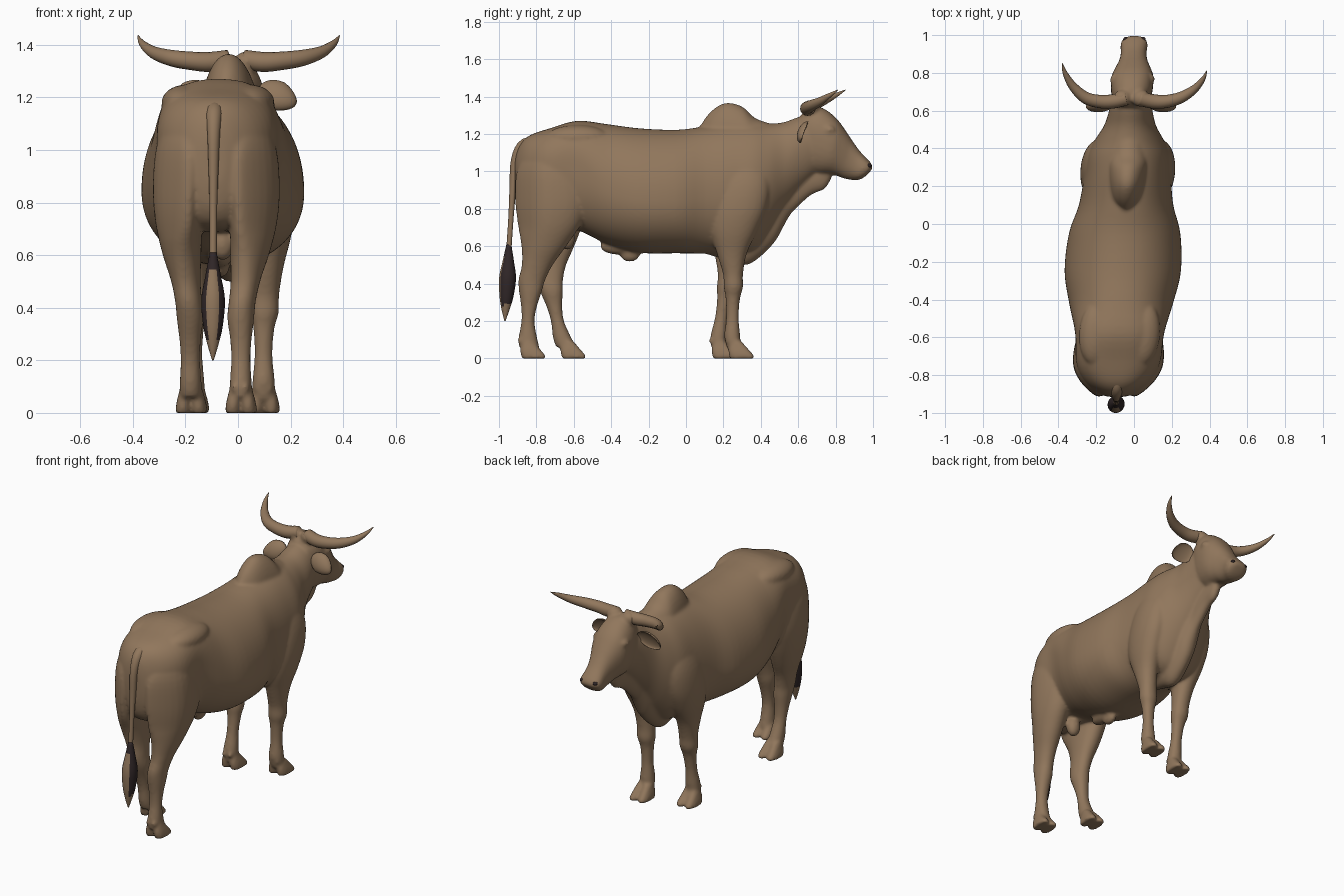
import bpy, bmesh, math
from mathutils import Vector, Matrix


def material(name, rgb):
    m = bpy.data.materials.new(name)
    m.diffuse_color = (*rgb, 1)
    return m


HIDE = material("brown_hide", (0.285, 0.185, 0.108))
DARK = material("dark_hair", (0.03, 0.02, 0.021))


def spline(rows, steps=4):
    """Catmull-Rom interpolation of tuples."""
    out = []
    for i in range(len(rows) - 1):
        p = [rows[max(i - 1, 0)], rows[i], rows[i + 1], rows[min(i + 2, len(rows) - 1)]]
        for k in range(steps):
            t = k / steps
            out.append([0.5 * (2 * b + (c - a) * t + (2 * a - 5 * b + 4 * c - d) * t * t
                               + (3 * b - a - 3 * c + d) * t ** 3) for a, b, c, d in zip(*p)])
    return out + [list(rows[-1])]


def skin(bm, rings):
    """Join rings of points into a closed surface."""
    vs = [[bm.verts.new(p) for p in r] for r in rings]
    n = len(vs[0])
    for a, b in zip(vs, vs[1:]):
        for j in range(n):
            bm.faces.new((a[j], a[(j + 1) % n], b[(j + 1) % n], b[j]))
    bm.faces.new(vs[0])
    bm.faces.new(vs[-1])


def loft(bm, rows, seg=32):
    """Rows: yA, zA, yB, zB, half width, x centre, widest position, roundness."""
    rings = []
    for ya, za, yb, zb, w, xc, m, n in spline(rows):
        ring = []
        for j in range(seg):
            a = 2 * math.pi * j / seg
            c, s = [math.copysign(abs(f) ** (2 / n), f) for f in (math.cos(a), math.sin(a))]
            t = m + c * ((1 - m) if c > 0 else m)
            ring.append((xc + w * s, yb + (ya - yb) * t, zb + (za - zb) * t))
        rings.append(ring)
    skin(bm, rings)


def tube(bm, pts, ref, seg=16):
    """Points: x, y, z, radius."""
    fine = spline(pts)
    rings = []
    for i, p in enumerate(fine):
        t = (Vector(fine[min(i + 1, len(fine) - 1)][:3]) - Vector(fine[max(i - 1, 0)][:3])).normalized()
        u = t.cross(Vector(ref)).normalized()
        v = t.cross(u)
        rings.append([Vector(p[:3]) + p[3] * (u * math.cos(2 * math.pi * j / seg)
                                              + v * math.sin(2 * math.pi * j / seg)) for j in range(seg)])
    skin(bm, rings)


def ball(bm, loc, size):
    mat = Matrix.Translation(loc) @ Matrix.Diagonal((*size, 1))
    return bmesh.ops.create_uvsphere(bm, u_segments=24, v_segments=16, radius=1, matrix=mat)["verts"]


def finish(name, bm, *mats):
    for v in bm.verts:                      # the animal stands slightly askew
        v.co.x += 0.05 * v.co.y - 0.047
    bmesh.ops.recalc_face_normals(bm, faces=bm.faces[:])
    me = bpy.data.meshes.new(name)
    bm.to_mesh(me)
    bm.free()
    for m in mats:
        me.materials.append(m)
    me.polygons.foreach_set("use_smooth", [True] * len(me.polygons))
    ob = bpy.data.objects.new(name, me)
    bpy.context.collection.objects.link(ob)
    return ob


body = bmesh.new()

# Trunk and neck: y, top, bottom, half width, widest position, roundness
trunk = [(-.915, 1.06, .86, .07, .5, 2), (-.895, 1.13, .77, .14, .55, 2.2), (-.84, 1.19, .71, .195, .6, 2.4),
         (-.72, 1.232, .69, .225, .62, 2.6), (-.58, 1.27, .685, .235, .6, 2.5), (-.42, 1.252, .61, .275, .45, 2.2),
         (-.25, 1.23, .565, .308, .42, 2.1), (-.05, 1.222, .562, .295, .42, 2.1), (.1, 1.24, .56, .25, .45, 2.1),
         (.25, 1.26, .55, .23, .48, 2.1), (.36, 1.26, .57, .22, .48, 2.1), (.44, 1.255, .66, .185, .5, 2),
         (.52, 1.262, .79, .138, .5, 2), (.6, 1.29, .89, .115, .55, 2), (.68, 1.31, .97, .1, .55, 2)]
loft(body, [(y, t, y, b, w, 0, m, n) for y, t, b, w, m, n in trunk], 80)

# Hump
hump = [(.07, 1.235, .04), (.13, 1.318, .08), (.21, 1.366, .098), (.3, 1.347, .11), (.37, 1.285, .115),
        (.47, 1.25, .11)]
loft(body, [(y, t, y, 1.0, w, 0, .4, 2) for y, t, w in hump])

# Dewlap with its skin folds
dewlap = [(.1, .64, .56, .03), (.23, .7, .52, .065), (.32, .76, .498, .075), (.4, .84, .545, .075),
          (.476, .92, .624, .068), (.522, .96, .705, .058), (.56, .99, .77, .05), (.61, 1.0, .822, .045),
          (.674, 1.02, .876, .04), (.74, 1.04, .904, .034), (.775, 1.05, .955, .025)]
loft(body, [(y, t, y, b, w, 0, .6, 2) for y, t, b, w in dewlap])
for s in (-1, 1):
    tube(body, [(s * .05, .38, .64, .014), (s * .074, .43, .72, .02), (s * .075, .5, .85, .018),
                (s * .078, .57, .95, .014)], (1, 0, 0), 8)

# Head: top y, z; chin y, z; half width
head = [(.62, 1.31, .62, 1.06, .085), (.69, 1.348, .66, 1.0, .105), (.75, 1.328, .71, .985, .112),
        (.81, 1.277, .755, .985, .11), (.857, 1.213, .80, .978, .09), (.89, 1.163, .84, .963, .074),
        (.93, 1.108, .88, .955, .068), (.968, 1.068, .92, .953, .072), (.99, 1.043, .955, .97, .063),
        (1.0, 1.02, .984, .998, .03)]
loft(body, [(*r, 0, .55, 2.3) for r in head])

# Legs: front y, rear y, z, x centre, half width
fore = [(.38, .22, 1.19, .08, .05), (.43, .18, 1.05, .125, .075), (.45, .155, .93, .152, .088),
        (.43, .13, .80, .163, .088), (.38, .13, .68, .16, .078),
        (.325, .165, .56, .147, .062), (.305, .198, .45, .138, .053), (.305, .202, .38, .136, .053),
        (.289, .212, .32, .133, .04), (.282, .215, .22, .132, .034), (.289, .205, .13, .132, .042),
        (.292, .21, .09, .132, .044), (.317, .22, .05, .132, .042)]
hind = [(-.62, -.84, 1.12, .12, .07), (-.55, -.905, 1.0, .14, .09), (-.52, -.914, .85, .148, .093),
        (-.56, -.9, .72, .143, .088), (-.64, -.88, .60, .13, .073), (-.712, -.878, .50, .115, .056),
        (-.752, -.896, .42, .104, .051), (-.77, -.893, .36, .099, .051), (-.796, -.882, .28, .1, .041),
        (-.81, -.88, .2, .1, .037), (-.796, -.895, .11, .1, .042), (-.783, -.892, .06, .1, .044)]
for rows, toe, heel, step, top in ((fore, .364, .222, -.09, .65), (hind, -.75, -.89, .215, .75)):
    for s in (-1, 1):
        def shift(z):                       # left legs are mid stride
            return step * max(0, 1 - z / top) if s < 0 else 0
        loft(body, [(f + shift(z), z, r + shift(z), z, w, s * x, .5, 2.1) for f, r, z, x, w in rows])
        f, r, x = toe + shift(0), heel + shift(0), s * rows[-1][3]
        for e in (-1, 1):                   # cloven hoof and dew claws
            loft(body, [(f - .065, .09, r + .015, .09, .022, x + e * .022, .5, 2.2),
                        (f - .025, .045, r + .003, .045, .028, x + e * .027, .5, 2.4),
                        (f, .014, r + .008, .014, .03, x + e * .03, .5, 2.5),
                        (f - .003, -.001, r + .012, -.001, .029, x + e * .03, .5, 2.5)], 20)
            ball(body, (x + e * .022, r + .005, .095), (.014, .016, .018))

# Hip bones, eye bumps, horn bosses
for s in (-1, 1):
    ball(body, (s * .125, -.58, 1.18), (.09, .17, .068))
    ball(body, (s * .096, .765, 1.222), (.022, .032, .024))
    ball(body, (s * .05, .665, 1.335), (.05, .045, .042))

# Sheath and scrotum
ball(body, (0, -.3, .56), (.03, .055, .044))
ball(body, (0, -.36, .6), (.045, .1, .045))
ball(body, (.02, -.635, .645), (.045, .042, .065))

# Round off the buttocks
for v in body.verts:
    if v.co.y < -.72:
        v.co.x *= 1 - .4 * ((-.72 - v.co.y) / .2) ** 2 * min(1, max(0, (v.co.z - .5) / .2))

ob = finish("bull_body", body, HIDE)
rem = ob.modifiers.new("fuse", 'REMESH')
rem.mode, rem.voxel_size, rem.use_smooth_shade = 'VOXEL', 0.009, True
smo = ob.modifiers.new("soften", 'SMOOTH')
smo.factor, smo.iterations = 0.5, 9

# Horns, ears and nostrils
for s, side in ((1, "right"), (-1, "left")):
    bm = bmesh.new()
    k = .04 if s < 0 else 0
    horn = [(.03, .665, 1.345, .036), (.1, .65, 1.335, .038), (.17, .648, 1.339, .035),
            (.25, .668, 1.35, .031), (.32, .712 + k * .4, 1.372, .023), (.365, .765 + k * .8, 1.405, .013),
            (.384, .812 + k, 1.435, .002)]
    tube(bm, [(s * x + .008, y, z, r) for x, y, z, r in horn], (0, 0, 1))
    finish(side + "_horn", bm, HIDE)

    bm = bmesh.new()
    for v in ball(bm, (0, 0, 0), (.08, .036, .06)):
        if v.co.y > 0:                      # hollow the front into a cup
            v.co.y *= -.5
        v.co.z *= 1 - 3 * max(0, v.co.x)    # taper to the tip
    place = (Matrix.Translation((.165, .632, 1.205)) @ Matrix.Rotation(math.radians(-10), 4, 'Z')
             @ Matrix.Rotation(math.radians(24), 4, 'Y') @ Matrix.Rotation(math.radians(-22), 4, 'X'))
    bm.transform(Matrix.Diagonal((s, 1, 1, 1)) @ place)
    finish(side + "_ear", bm, HIDE)

    bm = bmesh.new()
    ball(bm, (s * .045, .975, 1.03), (.015, .016, .012))
    finish(side + "_nostril", bm, DARK)

# Tail
bm = bmesh.new()
tube(bm, [(0, -.76, 1.155, .03), (0, -.86, 1.145, .032), (0, -.912, 1.06, .024), (0, -.926, .9, .018),
          (0, -.936, .75, .014), (0, -.948, .57, .014)], (1, 0, 0))
finish("tail", bm, HIDE)

# Tail tuft: dark towards the body, brown at the back and the tip
bm = bmesh.new()
tube(bm, [(0, -.947, .61, .013), (0, -.95, .52, .03), (0, -.954, .43, .045), (0, -.96, .33, .037),
          (0, -.965, .26, .021), (0, -.968, .2, .003)], (1, 0, 0), 32)
tuft = finish("tail_tuft", bm, HIDE, DARK)
for p in tuft.data.polygons:
    p.material_index = int(p.center.z > .285 and p.normal.y > -.8 or p.center.z > .55)
